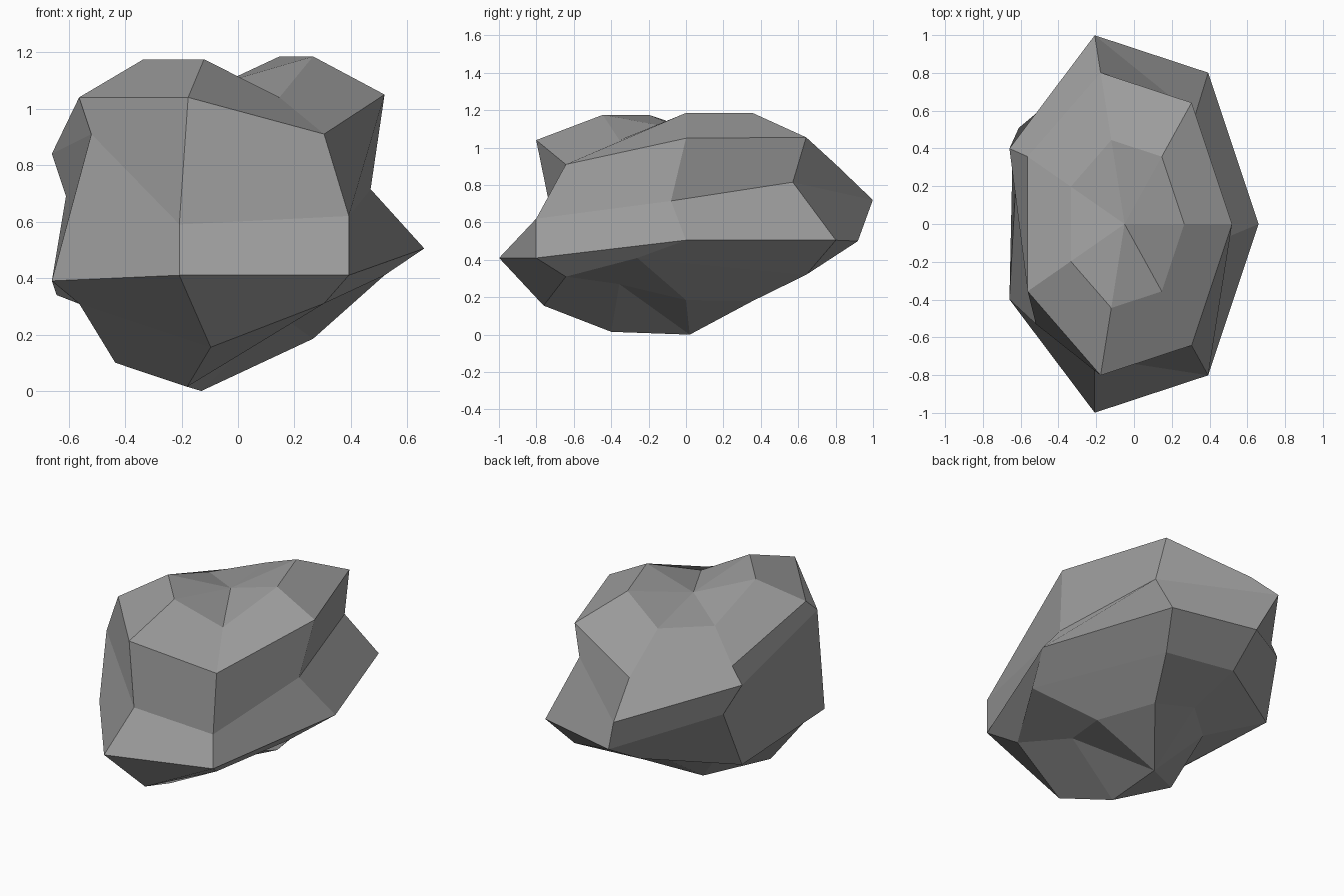
import bpy
import bmesh
from math import sin, cos, pi

SIDES = 7
HALF_WIDTH, HALF_DEPTH = 0.728, 1.051
CENTRE_X = -0.05

# Height of each corner, one row per ring from top to bottom
HEIGHTS = [
    [1.185, 1.185, 1.06, 1.04, 1.175, 1.175, 1.04],
    [1.05, 1.055, 0.91, 0.915, 1.04, 1.04, 0.91],
    [0.715, 0.815, 0.72, 0.84, 0.91, 0.59, 0.62],
    [0.505, 0.505, 0.5, 0.69, 0.39, 0.41, 0.41],
    [0.41, 0.32, 0.36, 0.34, 0.31, 0.155, 0.31],
    [0.185, 0.18, 0.24, 0.22, 0.1, 0.015, 0.27],
]

# Sideways chips, keyed by (ring, side)
CHIPS = {
    (2, 0): (-0.19, -0.08), (2, 1): (-0.07, -0.23), (2, 3): (0.03, -0.045),
    (2, 4): (0.17, -0.085), (2, 5): (0, 0.29),
    (3, 2): (0.09, -0.08), (3, 3): (0.08, 0.065), (3, 4): (0.03, 0.045),
    (4, 0): (0, -0.26), (4, 2): (0.02, -0.13), (4, 3): (-0.08, 0.02),
    (4, 5): (0.08, 0.04),
    (5, 2): (0, -0.065), (5, 4): (-0.1, 0), (5, 5): (-0.06, 0.045),
}


def make_material(name, colour):
    material = bpy.data.materials.new(name)
    material.use_nodes = True
    material.diffuse_color = colour
    shader = next(n for n in material.node_tree.nodes if n.type == 'BSDF_PRINCIPLED')
    shader.inputs["Base Color"].default_value = colour
    shader.inputs["Roughness"].default_value = 0.9
    return material


def make_ring(bm, ring, heights):
    """One ring of a stretched sphere, with its corners chipped."""
    radius = sin(pi * (ring + 1) / SIDES)
    corners = []
    for side, z in enumerate(heights):
        angle = 2 * pi * side / SIDES
        dx, dy = CHIPS.get((ring, side), (0, 0))
        x = CENTRE_X + HALF_WIDTH * radius * cos(angle) + dx
        y = HALF_DEPTH * radius * sin(angle) + dy
        corners.append(bm.verts.new((x, y, z)))
    return corners


def make_cap(bm, ring, tip):
    """Close a ring with a fan of triangles."""
    for side in range(SIDES):
        bm.faces.new((ring[side], ring[(side + 1) % SIDES], tip))


def make_rock():
    bm = bmesh.new()
    rings = [make_ring(bm, i, row) for i, row in enumerate(HEIGHTS)]

    # Flat four-cornered facets around the sides
    for upper, lower in zip(rings, rings[1:]):
        for side in range(SIDES):
            after = (side + 1) % SIDES
            bm.faces.new((lower[side], lower[after], upper[after], upper[side]))

    # Sunken top and pointed base
    make_cap(bm, rings[0], bm.verts.new((CENTRE_X, 0, 1.093)))
    make_cap(bm, rings[-1][::-1], bm.verts.new((-0.13, 0.02, 0)))

    mesh = bpy.data.meshes.new("rock")
    bm.to_mesh(mesh)
    bm.free()
    mesh.materials.append(make_material("stone grey", (0.33, 0.33, 0.33, 1)))
    rock = bpy.data.objects.new("rock", mesh)
    bpy.context.collection.objects.link(rock)


default_cube = bpy.data.objects.get("Cube")
if default_cube:
    bpy.data.objects.remove(default_cube, do_unlink=True)
make_rock()
